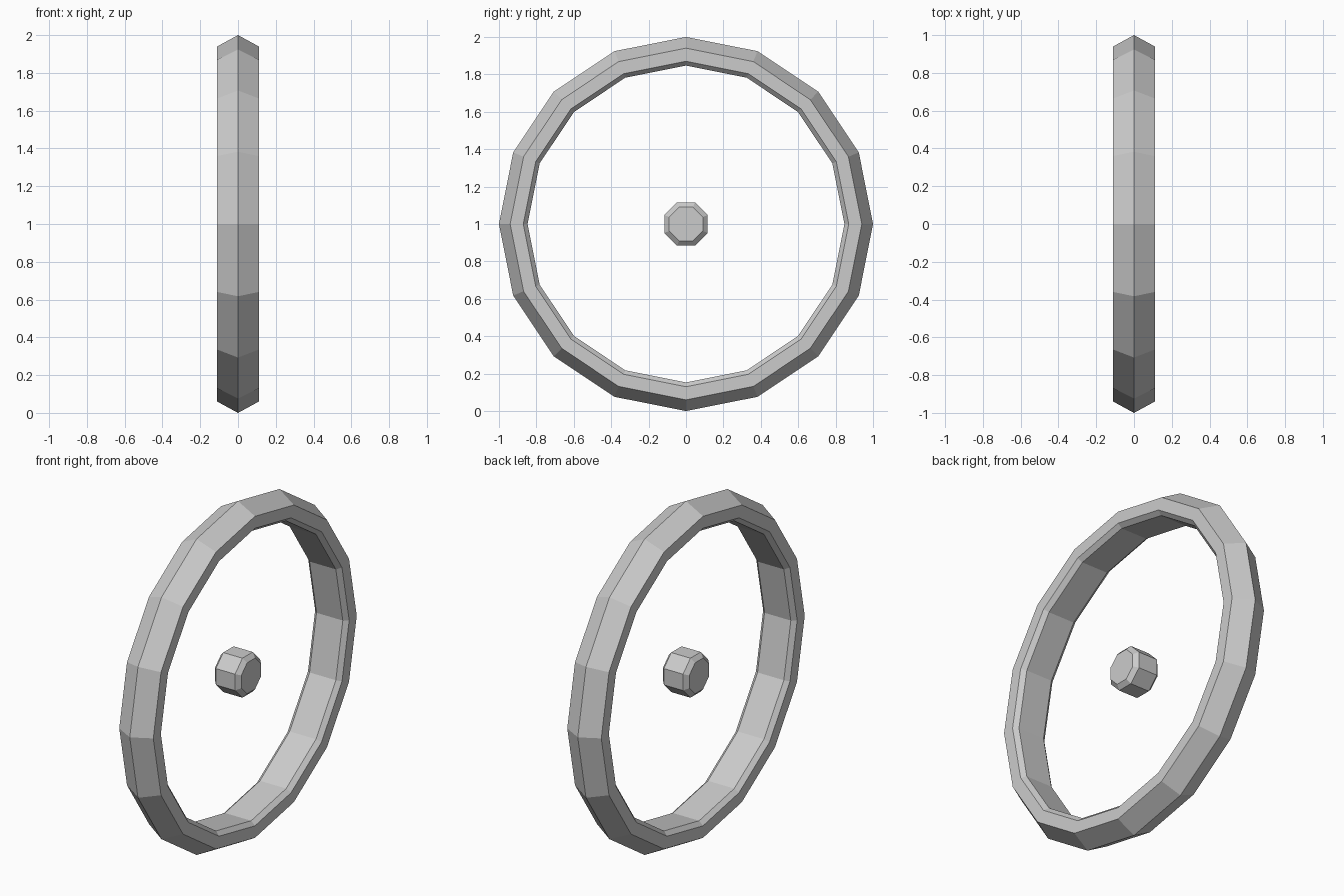
import bpy, bmesh
from math import cos, sin, pi

if "Cube" in bpy.data.objects:
    bpy.data.objects.remove(bpy.data.objects["Cube"])


def lathe_x(name, profile, sides, offset=0.0, closed=False):
    """Revolve (x, radius) points around the x axis at z = 1."""
    bm = bmesh.new()
    rings = []
    for i in range(sides):
        a = offset + 2 * pi * i / sides
        rings.append([bm.verts.new((x, r * cos(a), 1 + r * sin(a))) for x, r in profile])
    n = len(profile)
    for i in range(sides):
        a, b = rings[i], rings[(i + 1) % sides]
        for j in range(n if closed else n - 1):
            k = (j + 1) % n
            bm.faces.new((a[j], a[k], b[k], b[j]))
    if not closed:  # flat end caps
        bm.faces.new([r[0] for r in rings])
        bm.faces.new([r[-1] for r in rings])
    bmesh.ops.recalc_face_normals(bm, faces=bm.faces)
    mesh = bpy.data.meshes.new(name)
    bm.to_mesh(mesh)
    bm.free()
    obj = bpy.data.objects.new(name, mesh)
    bpy.context.collection.objects.link(obj)
    return obj


# Outer rim: ridged outside, flat sides, chamfered inside
half = [(0.11, 0.94), (0.11, 0.87), (0.085, 0.847)]
rim_profile = [(0, 1.0)] + half + [(-x, r) for x, r in reversed(half)]
lathe_x("wheel_rim", rim_profile, 16, closed=True)

# Centre hub: chamfered octagonal drum
hub_profile = [(-0.085, 0.098), (-0.062, 0.125), (0.062, 0.125), (0.085, 0.098)]
lathe_x("wheel_hub", hub_profile, 8, offset=pi / 8)
